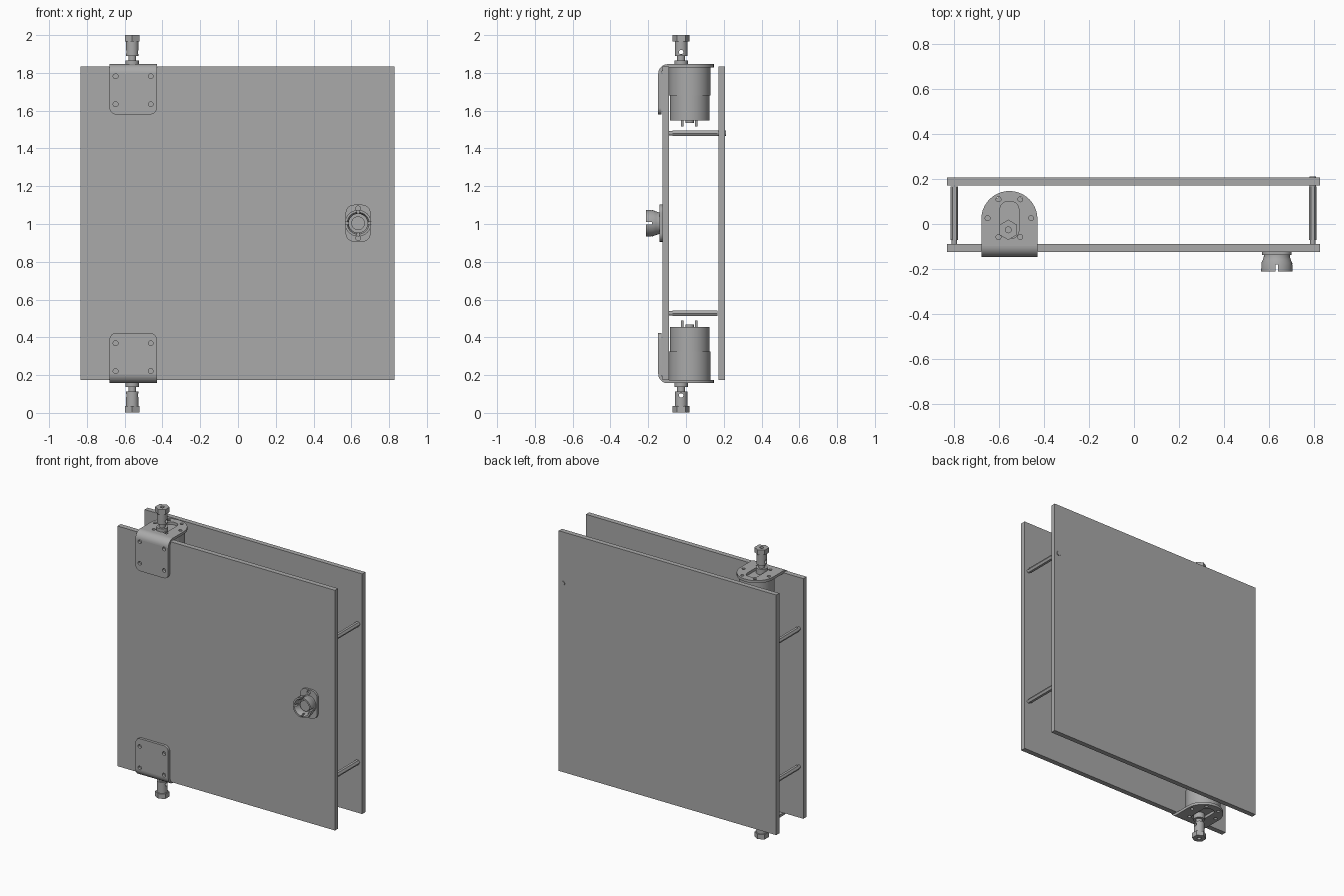
import bpy, bmesh, math
from mathutils import Matrix, Vector

cube = bpy.data.objects.get("Cube")
if cube:
    bpy.data.objects.remove(cube, do_unlink=True)

GREY = (0.4, 0.4, 0.4, 1)
grey = bpy.data.materials.new("plain grey")
grey.use_nodes = True
grey.diffuse_color = GREY
grey.node_tree.nodes["Principled BSDF"].inputs["Base Color"].default_value = GREY

UPRIGHT = Matrix.Rotation(math.pi / 2, 4, 'X')   # local z points to the front
parts = []


def at(x, y, z, turn=Matrix.Identity(4)):
    return Matrix.Translation((x, y, z)) @ turn


def finish(name, bm, matrix):
    bmesh.ops.remove_doubles(bm, verts=bm.verts, dist=1e-5)
    bmesh.ops.recalc_face_normals(bm, faces=bm.faces)
    bm.transform(matrix)
    mesh = bpy.data.meshes.new(name)
    bm.to_mesh(mesh)
    bm.free()
    mesh.materials.append(grey)
    obj = bpy.data.objects.new(name, mesh)
    bpy.context.collection.objects.link(obj)
    parts.append(obj)
    return obj


def lathe(name, profile, matrix, steps=40):
    bm = bmesh.new()
    vs = [bm.verts.new((r, 0, z)) for r, z in profile]
    es = [bm.edges.new(p) for p in zip(vs, vs[1:])]
    bmesh.ops.spin(bm, geom=vs + es, axis=(0, 0, 1), cent=(0, 0, 0),
                   steps=steps, angle=math.tau, use_merge=True)
    return finish(name, bm, matrix)


def rod(name, r, z0, z1, matrix, steps=24):
    return lathe(name, [(0, z0), (r, z0), (r, z1), (0, z1)], matrix, steps)


def circle(x, y, r, n=24, start=0):
    return [(x + r * math.cos(start + math.tau * i / n),
             y + r * math.sin(start + math.tau * i / n)) for i in range(n)]


def rounded(x0, y0, x1, y1, low, high):
    """Rectangle with separate corner radii for its low and high ends."""
    pts = []
    corners = ((x1, y1, -1, -1, high), (x0, y1, 1, -1, high),
               (x0, y0, 1, 1, low), (x1, y0, -1, 1, low))
    for k, (x, y, sx, sy, r) in enumerate(corners):
        steps = 10 if r else 0
        for i in range(steps + 1):
            a = math.pi / 2 * (k + i / max(steps, 1))
            p = (x + sx * r + r * math.cos(a), y + sy * r + r * math.sin(a))
            if not pts or math.dist(p, pts[-1]) > 1e-5:
                pts.append(p)
    return pts


def plate(name, loops, thick, matrix):
    """Flat sheet from an outline and hole loops, centred on its plane."""
    curve = bpy.data.curves.new(name, 'CURVE')
    curve.dimensions = '2D'
    curve.fill_mode = 'BOTH'
    curve.extrude = thick / 2
    for loop in loops:
        s = curve.splines.new('POLY')
        s.points.add(len(loop) - 1)
        for pt, (x, y) in zip(s.points, loop):
            pt.co = (x, y, 0, 1)
        s.use_cyclic_u = True
    temp = bpy.data.objects.new(name, curve)
    mesh = temp.to_mesh()
    bm = bmesh.new()
    bm.from_mesh(mesh)
    temp.to_mesh_clear()
    bpy.data.objects.remove(temp)
    bpy.data.curves.remove(curve)
    return finish(name, bm, matrix)


def box(name, lo, hi):
    bm = bmesh.new()
    lo, hi = Vector(lo), Vector(hi)
    bmesh.ops.create_cube(bm, size=1)
    size = Matrix.Diagonal((*(hi - lo), 1))
    return finish(name, bm, Matrix.Translation((lo + hi) / 2) @ size)


def cut(obj, cutters):
    for c in cutters:
        m = obj.modifiers.new("cut", 'BOOLEAN')
        m.object, m.operation, m.solver = c, 'DIFFERENCE', 'EXACT'
    bpy.context.view_layer.update()
    deps = bpy.context.evaluated_depsgraph_get()
    mesh = bpy.data.meshes.new_from_object(obj.evaluated_get(deps))
    obj.modifiers.clear()
    obj.data = mesh
    for c in cutters:
        parts.remove(c)
        bpy.data.objects.remove(c, do_unlink=True)


# Two large panels
box("front_panel", (-0.833, -0.125, 0.175), (0.828, -0.09, 1.833))
box("back_panel", (-0.833, 0.172, 0.175), (0.828, 0.206, 1.833))

# Hex spacers between the panels
for side, x in (("right", -0.8), ("left", 0.796)):
    for level, z in (("lower", 0.527), ("upper", 1.48)):
        rod(f"{side}_{level}_spacer", 0.017, -0.168, 0.072, at(x, 0, z, UPRIGHT), 6)
        rod(f"{side}_{level}_spacer_stud", 0.012, 0.07, 0.092, at(x, 0, z, UPRIGHT))
rod("spacer_screw_end", 0.015, -0.211, -0.165, at(0.796, 0, 1.48, UPRIGHT))

# Front socket: flange, notched flaring cup and inner disc
SX, SZ = 0.636, 1.004
holes = [circle(0, s * 0.078, 0.013) for s in (-1, 1)]
plate("socket_flange", [rounded(-0.066, -0.098, 0.066, 0.098, 0.045, 0.045)] + holes,
      0.014, at(SX, -0.132, SZ, UPRIGHT))
cup = lathe("socket_cup", [(0, 0.125), (0.058, 0.125), (0.058, 0.145), (0.062, 0.158),
                           (0.069, 0.175), (0.07, 0.211), (0.058, 0.211),
                           (0.05, 0.195), (0.05, 0.15), (0, 0.15)],
            at(SX, 0, SZ, UPRIGHT), 48)
cut(cup, [box("notch", (SX - w, -0.25, SZ - h), (SX + w, -0.18, SZ + h))
          for w, h in ((0.006, 0.1), (0.1, 0.006))])
rod("socket_core", 0.036, 0.145, 0.18, at(SX, 0, SZ, UPRIGHT), 32)

# Upper hinge drive, mirrored below afterwards
first = len(parts)
CX, CY, T = -0.555, 0.02, 0.018
HALF, FRONT, TOP, BEND = 0.125, -0.147, 1.846, 0.05

# Bent bracket: drilled front sheet, quarter bend, rounded flange
screws = [circle(CX + sx * 0.093, 1.708 + sz * 0.074, 0.013)
          for sx in (-1, 1) for sz in (-1, 1)]
plate("bracket_sheet", [rounded(CX - HALF, 1.58, CX + HALF, TOP - BEND, 0.035, 0)] + screws,
      T, at(0, FRONT + T / 2, 0, UPRIGHT))
arc = [math.pi / 2 * i / 10 for i in range(11)]
bend = [(BEND * math.sin(a), BEND * math.cos(a)) for a in arc]
bend += [((BEND - T) * math.sin(a), (BEND - T) * math.cos(a)) for a in reversed(arc)]
side_on = Matrix(((0, 0, 1, CX), (-1, 0, 0, FRONT + BEND),
                  (0, 1, 0, TOP - BEND), (0, 0, 0, 1)))
plate("bracket_bend", [bend], 2 * HALF, side_on)
ring = [circle(x, y, 0.011) for x, y in circle(CX, CY + 0.006, 0.097, 6)]
slot = rounded(CX - 0.042, -0.065, CX + 0.042, 0.1, 0.035, 0.035)
plate("bracket_flange", [rounded(CX - HALF, FRONT + BEND, CX + HALF, 0.147, 0, HALF), slot]
      + ring, T, at(0, 0, TOP - T / 2))

# Geared motor with terminals
rod("gearbox", 0.111, 1.679, TOP - T, at(CX, CY, 0), 48)
rod("motor", 0.105, 1.547, 1.68, at(CX, CY, 0), 48)
rod("motor_rear_bearing", 0.022, 1.535, 1.55, at(CX, CY, 0))
for s in (-1, 1):
    rod("motor_terminal", 0.007, 1.515, 1.55, at(CX, CY - 0.003 + s * 0.037, 0), 12)

# Output shaft and cross-drilled coupler with a hex head
SHAFT = at(-0.56, -0.026, 0)
rod("shaft_boss", 0.036, 1.825, 1.865, SHAFT, 32)
rod("shaft", 0.021, 1.86, 1.9, SHAFT)
coupler = rod("coupler", 0.033, 1.89, 1.968, SHAFT, 32)
cut(coupler, [rod("pin_bore", 0.012, -0.1, 0.1,
                  at(-0.56, -0.026, 1.91, Matrix.Rotation(math.pi / 2, 4, 'Y')))])
plate("coupler_hex", [circle(0, 0, 0.045, 6, math.pi / 2), circle(0, 0, 0.013)],
      0.034, SHAFT @ Matrix.Translation((0, 0, 1.983)))

# Lower hinge drive
for src in parts[first:]:
    src.name = "upper_" + src.name
    mesh = src.data.copy()
    mesh.transform(at(0, 0, 2.003) @ Matrix.Diagonal((1, 1, -1, 1)))
    mesh.flip_normals()
    low = bpy.data.objects.new(src.name.replace("upper", "lower"), mesh)
    bpy.context.collection.objects.link(low)
    parts.append(low)

# Smooth the round surfaces, keep the edges sharp
bpy.ops.object.select_all(action='DESELECT')
for obj in parts:
    obj.select_set(True)
bpy.context.view_layer.objects.active = parts[0]
bpy.ops.object.shade_smooth_by_angle(angle=math.radians(32))
